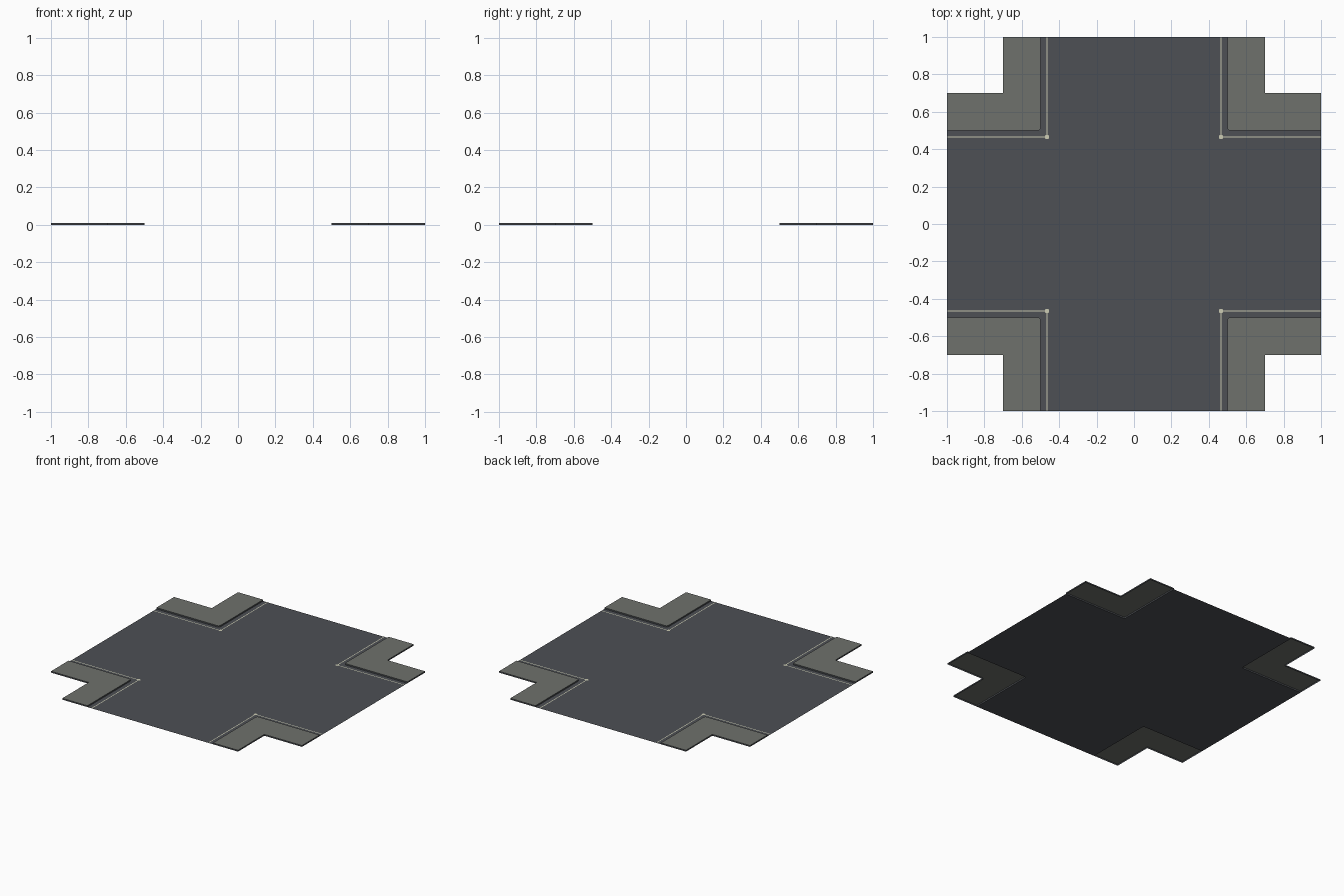
import bpy, bmesh, math

if "Cube" in bpy.data.objects:
    bpy.data.objects.remove(bpy.data.objects["Cube"])

H = 0.01     # kerb height
IN, OUT = 0.5, 0.7
R = 0.015    # rounded kerb corner


def material(name, rgb):
    m = bpy.data.materials.new(name)
    m.diffuse_color = (*rgb, 1)
    m.use_nodes = True
    m.node_tree.nodes["Principled BSDF"].inputs["Base Color"].default_value = m.diffuse_color
    return m


ASPHALT = material("asphalt", (0.074, 0.080, 0.090))
PAVING = material("paving", (0.156, 0.164, 0.150))
PAINT = material("pale paint", (0.61, 0.61, 0.46))


def make(name, mats, build):
    bm = bmesh.new()
    build(bm)
    me = bpy.data.meshes.new(name)
    bm.to_mesh(me)
    bm.free()
    for m in mats:
        me.materials.append(m)
    ob = bpy.data.objects.new(name, me)
    bpy.context.collection.objects.link(ob)
    return ob


def sheet(bm, pts, z, sx=1, sy=1):
    """Flat upward-facing polygon, mirrored by sx, sy."""
    f = bm.faces.new([bm.verts.new((x * sx, y * sy, z)) for x, y in pts])
    f.normal_update()
    if f.normal.z < 0:
        f.normal_flip()
    return f


# rounded inner corner, shared by road and pavement
arc = [(IN + R - R * math.sin(a), IN + R - R * math.cos(a))
       for a in (i * math.pi / 8 for i in range(5))]
corners = [(1, 1), (-1, 1), (-1, -1), (1, -1)]


# Cross-shaped road surface
def road(bm):
    pts = []
    for sx, sy in corners:
        q = [(1, IN)] + arc + [(IN, 1)]
        if sx * sy < 0:
            q.reverse()
        pts += [(x * sx, y * sy) for x, y in q]
    sheet(bm, pts, 0)


make("road", [ASPHALT], road)

# Raised L-shaped pavements with dark kerb sides, and painted edge lines
for i, (sx, sy) in enumerate(corners):
    def pavement(bm):
        pts = [(1, IN)] + arc + [(IN, 1), (OUT, 1), (OUT, OUT), (1, OUT)]
        top = sheet(bm, pts, H, sx, sy)
        ext = bmesh.ops.extrude_edge_only(bm, edges=list(top.edges))["geom"]
        for g in ext:
            if isinstance(g, bmesh.types.BMVert):
                g.co.z = 0
            elif isinstance(g, bmesh.types.BMFace):
                g.material_index = 1
        bmesh.ops.recalc_face_normals(bm, faces=bm.faces)
        top.normal_update()
        if top.normal.z < 0:
            bmesh.ops.reverse_faces(bm, faces=bm.faces)

    def line(bm):
        a, b = 0.462, 0.468
        sheet(bm, [(a, a), (1, a), (1, b), (b, b), (b, 1), (a, 1)],
              0.001, sx, sy)
        c = (a + b) / 2
        sheet(bm, [(c + 0.012 * math.cos(t * math.pi / 6),
                    c + 0.012 * math.sin(t * math.pi / 6))
                   for t in range(12)], 0.0015, sx, sy)

    make(f"pavement_{i + 1}", [PAVING, ASPHALT], pavement)
    make(f"edge_line_{i + 1}", [PAINT], line)
